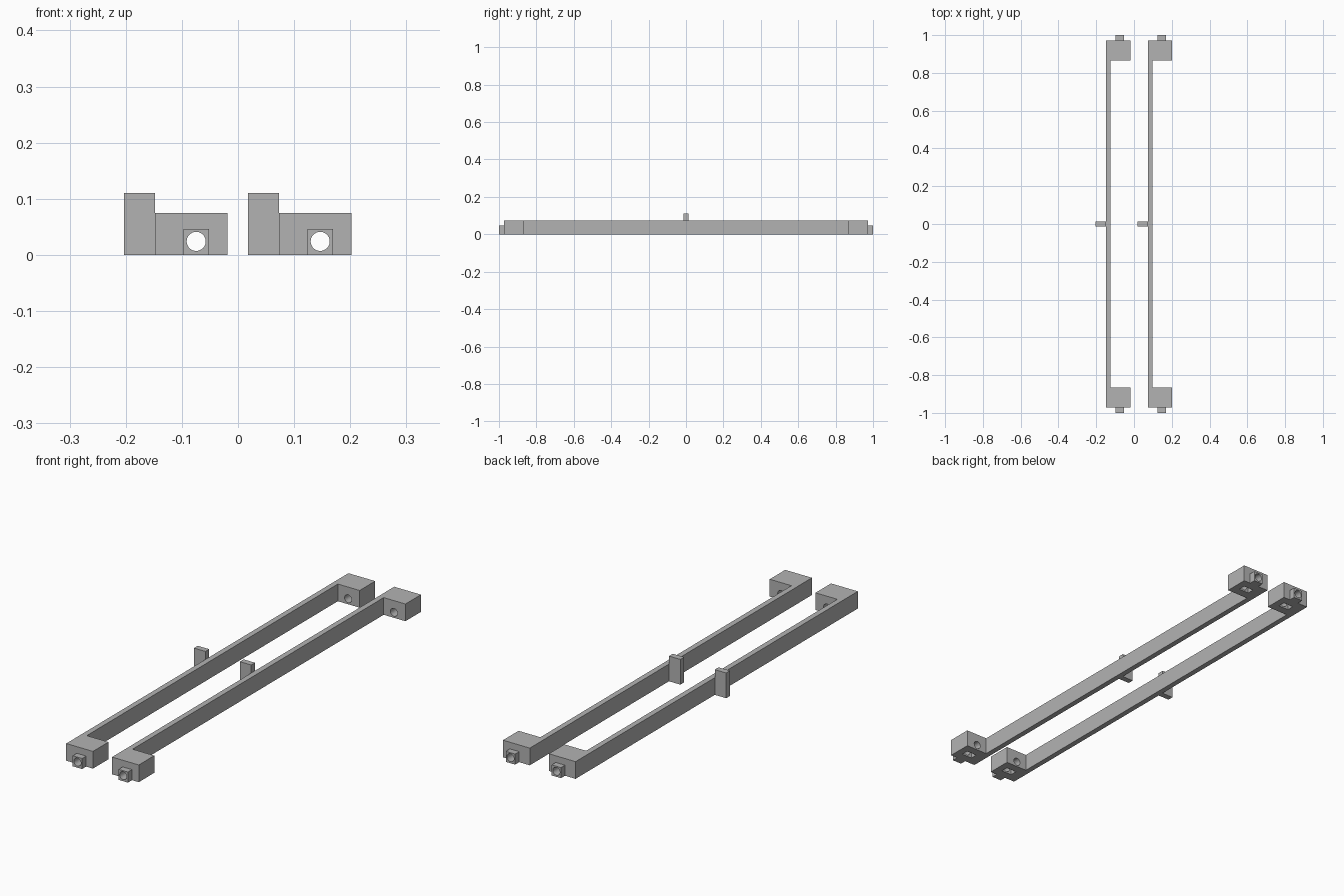
import bpy, bmesh
from math import pi
from mathutils import Matrix, Vector

old = bpy.data.objects.get("Cube")
if old:
    bpy.data.objects.remove(old, do_unlink=True)

grey = bpy.data.materials.new("plain grey")
grey.use_nodes = True
colour = (0.45, 0.45, 0.45, 1)
grey.diffuse_color = colour
grey.node_tree.nodes["Principled BSDF"].inputs["Base Color"].default_value = colour

# Shared dimensions
PITCH = 0.221                    # spacing between the two rails
LEFT, WALL, RIGHT = -0.148, -0.124, -0.019
INNER, OUTER, TIP = 0.865, 0.972, 1.0
HEIGHT, NUB_TOP = 0.075, 0.046
HOLE_X, HOLE_Z, HOLE_R = -0.0745, 0.024, 0.017


def finish(name, bm):
    bmesh.ops.recalc_face_normals(bm, faces=bm.faces)
    mesh = bpy.data.meshes.new(name)
    bm.to_mesh(mesh)
    bm.free()
    mesh.materials.append(grey)
    ob = bpy.data.objects.new(name, mesh)
    bpy.context.collection.objects.link(ob)
    return ob


def box(name, low, high):
    low, high = Vector(low), Vector(high)
    bm = bmesh.new()
    size = Matrix.Diagonal((*(high - low), 1))
    bmesh.ops.create_cube(bm, size=1, matrix=Matrix.Translation((low + high) / 2) @ size)
    return finish(name, bm)


def boolean(target, tool, operation):
    tool.hide_render = True
    mod = target.modifiers.new(operation.lower(), "BOOLEAN")
    mod.operation, mod.object, mod.solver = operation, tool, "EXACT"
    bpy.context.view_layer.objects.active = target
    bpy.ops.object.modifier_apply(modifier=mod.name)
    bpy.data.objects.remove(tool, do_unlink=True)


def rail_body(name):
    # C-shaped outline: thin bar with a block at each end
    half = [(LEFT, OUTER), (RIGHT, OUTER), (RIGHT, INNER), (WALL, INNER)]
    outline = half + [(x, -y) for x, y in reversed(half)]
    bm = bmesh.new()
    face = bm.faces.new([bm.verts.new((x, y, 0)) for x, y in outline])
    top = bmesh.ops.extrude_face_region(bm, geom=[face])["geom"]
    bmesh.ops.translate(bm, vec=(0, 0, HEIGHT),
                        verts=[v for v in top if isinstance(v, bmesh.types.BMVert)])
    return finish(name, bm)


def build_rail(side):
    rail = rail_body(side + "_rail")
    # End nubs
    for s in (-1, 1):
        ends = sorted((s * (OUTER - 0.02), s * TIP))
        nub = box("nub", (HOLE_X - 0.0225, ends[0], 0), (HOLE_X + 0.0225, ends[1], NUB_TOP))
        boolean(rail, nub, "UNION")
    # Round bore through both ends
    bm = bmesh.new()
    bmesh.ops.create_cone(bm, cap_ends=True, segments=32, radius1=HOLE_R, radius2=HOLE_R,
                          depth=2.2, matrix=Matrix.Translation((HOLE_X, 0, HOLE_Z))
                          @ Matrix.Rotation(pi / 2, 4, "X"))
    boolean(rail, finish("bore", bm), "DIFFERENCE")
    # Nut pocket under each block
    for s in (-1, 1):
        y = s * (INNER + OUTER) / 2
        pocket = box("pocket", (HOLE_X - 0.025, y - 0.016, -0.02),
                     (HOLE_X + 0.025, y + 0.016, NUB_TOP))
        boolean(rail, pocket, "DIFFERENCE")
    # Upright tab at the middle of the bar
    tab = box(side + "_tab", (-0.203, -0.013, 0), (LEFT, 0.013, 0.11))
    return rail, tab


build_rail("right")
for part in build_rail("left"):
    part.data.transform(Matrix.Translation((PITCH, 0, 0)))
